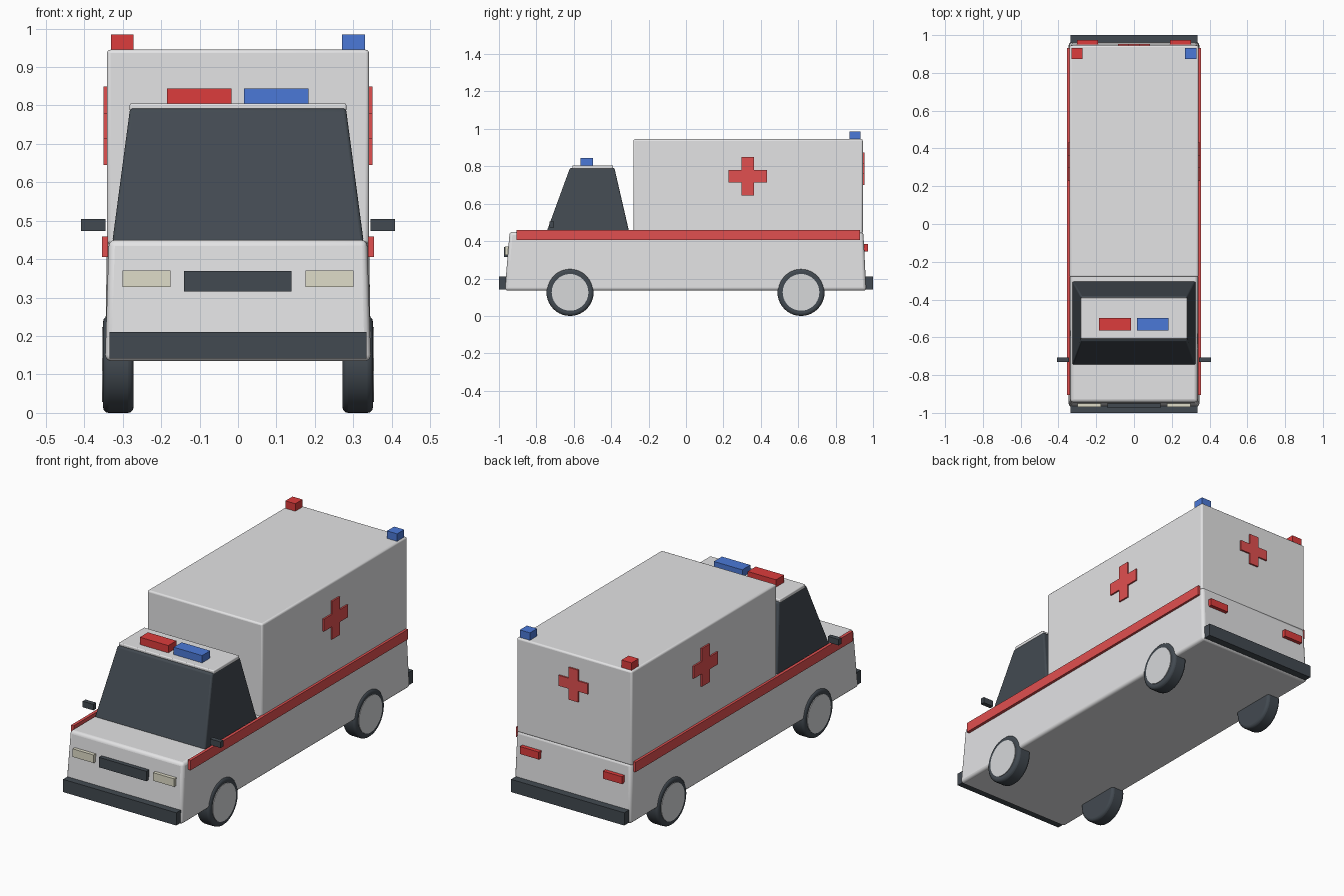
import bpy, bmesh, math
from mathutils import Matrix

if "Cube" in bpy.data.objects:
    bpy.data.objects.remove(bpy.data.objects["Cube"])


def material(name, r, g, b):
    m = bpy.data.materials.new(name)
    m.diffuse_color = (r, g, b, 1)
    m.use_nodes = True
    m.node_tree.nodes["Principled BSDF"].inputs["Base Color"].default_value = m.diffuse_color
    return m


WHITE = material("body_white", 0.77, 0.77, 0.78)
RED = material("marking_red", 0.75, 0.08, 0.08)
LAMP_RED = material("lamp_red", 0.72, 0.045, 0.045)
BLUE = material("lamp_blue", 0.07, 0.19, 0.68)
DARK = material("dark_trim", 0.055, 0.068, 0.082)
CREAM = material("headlight_cream", 0.74, 0.72, 0.58)
HUB = material("hub_grey", 0.68, 0.69, 0.70)


def finish(bm, name, mat, bevel=0, smooth=False):
    bmesh.ops.recalc_face_normals(bm, faces=bm.faces)
    mesh = bpy.data.meshes.new(name)
    bm.to_mesh(mesh)
    bm.free()
    mesh.materials.append(mat)
    ob = bpy.data.objects.new(name, mesh)
    bpy.context.collection.objects.link(ob)
    if bevel:
        mod = ob.modifiers.new("bevel", 'BEVEL')
        mod.width, mod.segments = bevel, 3
        mod.limit_method, mod.angle_limit = 'ANGLE', math.radians(40)
    if smooth or bevel:
        bpy.ops.object.select_all(action='DESELECT')
        ob.select_set(True)
        bpy.context.view_layer.objects.active = ob
        bpy.ops.object.shade_smooth_by_angle(angle=math.radians(35))
    return ob


def frustum(name, mat, bottom, top, z0, z1, bevel=0):
    """Box whose bottom and top rectangles are (front half width, rear half width, y front, y rear)."""
    bm = bmesh.new()
    rings = []
    for (wf, wr, yf, yr), z in ((bottom, z0), (top, z1)):
        rings.append([bm.verts.new(p) for p in
                      ((-wf, yf, z), (wf, yf, z), (wr, yr, z), (-wr, yr, z))])
    lo, hi = rings
    bm.faces.new(lo)
    bm.faces.new(hi)
    for i in range(4):
        j = (i + 1) % 4
        bm.faces.new((lo[i], lo[j], hi[j], hi[i]))
    return finish(bm, name, mat, bevel)


def box(name, mat, x, y, z, bevel=0):
    bm = bmesh.new()
    bmesh.ops.create_cube(bm, size=1)
    for v in bm.verts:
        for i, (a, b) in enumerate((x, y, z)):
            v.co[i] = a if v.co[i] < 0 else b
    return finish(bm, name, mat, bevel)


def cross(name, size, half, depth, matrix):
    """Plus-shaped plate, drawn in the local xy plane and extruded along local z."""
    bm = bmesh.new()
    quarter = [(size, -half), (size, half), (half, half)]
    pts = []
    for k in range(4):
        c, s = ((1, 0), (0, 1), (-1, 0), (0, -1))[k]
        pts += [(c * x - s * y, s * x + c * y) for x, y in quarter]
    face = bm.faces.new([bm.verts.new((x, y, 0)) for x, y in pts])
    new = bmesh.ops.extrude_face_region(bm, geom=[face])["geom"]
    bmesh.ops.translate(bm, verts=[g for g in new if isinstance(g, bmesh.types.BMVert)],
                        vec=(0, 0, depth))
    bm.transform(matrix)
    finish(bm, name, RED)


def disc(name, mat, radius, x0, x1, y, z, bevel=0):
    bm = bmesh.new()
    bmesh.ops.create_cone(bm, cap_ends=True, segments=40, radius1=radius,
                          radius2=radius, depth=abs(x1 - x0))
    bm.transform(Matrix.Translation(((x0 + x1) / 2, y, z)) @ Matrix.Rotation(math.pi / 2, 4, 'Y'))
    finish(bm, name, mat, bevel, True)


# Lower body, patient box, glazed cab and cab roof
frustum("lower_body", WHITE, (0.346, 0.346, -0.969, 0.964), (0.336, 0.341, -0.943, 0.948),
        0.135, 0.45, 0.016)
box("patient_box", WHITE, (-0.341, 0.341), (-0.281, 0.945), (0.44, 0.945), 0.009)
frustum("cab_windows", DARK, (0.327, 0.327, -0.747, -0.303), (0.281, 0.281, -0.62, -0.383),
        0.445, 0.792, 0.008)
box("cab_roof", WHITE, (-0.282, 0.282), (-0.608, -0.39), (0.785, 0.805), 0.005)

# Roof lamps
box("front_lamp_red", LAMP_RED, (-0.185, -0.017), (-0.565, -0.497), (0.80, 0.844))
box("front_lamp_blue", BLUE, (0.015, 0.183), (-0.565, -0.497), (0.80, 0.844))
box("rear_lamp_red", LAMP_RED, (-0.331, -0.272), (0.873, 0.933), (0.94, 0.985))
box("rear_lamp_blue", BLUE, (0.27, 0.33), (0.873, 0.933), (0.94, 0.985))

# Front and rear trim
box("front_bumper", DARK, (-0.335, 0.335), (-1.0, -0.955), (0.142, 0.21))
box("rear_bumper", DARK, (-0.335, 0.335), (0.952, 1.0), (0.142, 0.21))
box("grille", DARK, (-0.141, 0.139), (-0.973, -0.94), (0.316, 0.369))

# Paired side parts
for s, side in ((-1, "left"), (1, "right")):
    def span(a, b):
        return tuple(sorted((s * a, s * b)))

    box(side + "_stripe", RED, span(0.338, 0.354), (-0.905, 0.931), (0.406, 0.459))
    box(side + "_mirror", DARK, span(0.32 if s == 0 else 0.345, 0.408), (-0.73, -0.706), (0.473, 0.505))
    box(side + "_headlight", CREAM, span(0.176, 0.30), (-0.968, -0.94), (0.327, 0.37))
    box(side + "_tail_light", LAMP_RED, span(0.19, 0.302), (0.94, 0.973), (0.344, 0.384))
    turn = Matrix.Rotation(s * math.pi / 2, 4, 'Y')
    cross(side + "_cross", 0.102, 0.033, 0.009,
          Matrix.Translation((s * 0.3405, 0.33, 0.747)) @ turn)
    for y, end in ((-0.62, "front"), (0.615, "rear")):
        disc(f"{end}_{side}_tyre", DARK, 0.126, s * 0.272, s * 0.351, y, 0.126, 0.014)
        disc(f"{end}_{side}_hub", HUB, 0.098, s * 0.30, s * 0.354, y, 0.126)

# Rear door cross
cross("rear_cross", 0.086, 0.028, 0.009,
      Matrix.Translation((0, 0.9445, 0.787)) @ Matrix.Rotation(-math.pi / 2, 4, 'X'))
